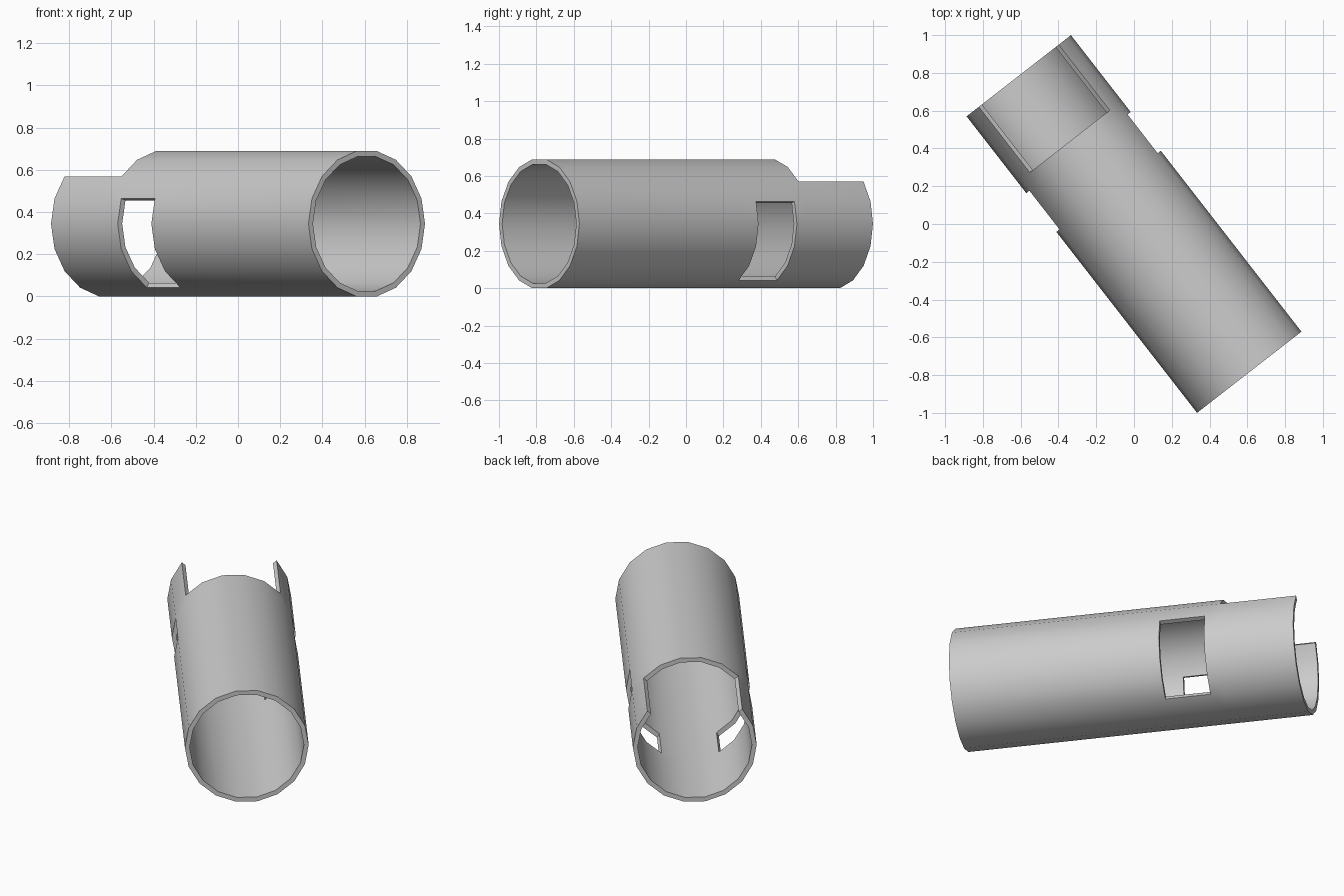
import bpy, bmesh, math

if "Cube" in bpy.data.objects:
    bpy.data.objects.remove(bpy.data.objects["Cube"])

SIDES = 18
R_OUT, R_IN = 0.35, 0.323
HALF = 0.994
STEP = 360 / SIDES
# Ring positions along the tube, starting at the notched end
RINGS = [HALF - s for s in (0, 0.44, 0.515, 0.775, 2 * HALF)]


def kept(ring, side):
    """False where the wall is cut away (open notch on top, window on each side)."""
    if ring < 0 or ring >= len(RINGS) - 1:
        return False
    a = (side % SIDES + 0.5) * STEP
    if ring == 0 and 40 < a < 140:
        return False
    if ring == 2:
        b = math.degrees(math.asin(math.sin(math.radians(a))))  # mirrored left/right
        if -60 < b < 20:
            return False
    return True


bm = bmesh.new()
cache = {}


def vert(ring, side, r):
    key = (ring, side % SIDES, r)
    if key not in cache:
        a = math.radians(key[1] * STEP)
        cache[key] = bm.verts.new((r * math.cos(a), RINGS[ring], r * math.sin(a)))
    return cache[key]


# Wall panels, with rim faces wherever the neighbouring panel is missing
for i in range(len(RINGS) - 1):
    for j in range(SIDES):
        if not kept(i, j):
            continue
        loop = [(i, j), (i, j + 1), (i + 1, j + 1), (i + 1, j)]
        bm.faces.new([vert(*p, R_OUT) for p in loop])
        bm.faces.new([vert(*p, R_IN) for p in reversed(loop)])
        neighbours = [(i - 1, j), (i, j + 1), (i + 1, j), (i, j - 1)]
        for k, n in enumerate(neighbours):
            if not kept(*n):
                p, q = loop[k], loop[(k + 1) % 4]
                bm.faces.new([vert(*q, R_OUT), vert(*p, R_OUT),
                              vert(*p, R_IN), vert(*q, R_IN)])

bmesh.ops.recalc_face_normals(bm, faces=bm.faces)
mesh = bpy.data.meshes.new("slotted_tube")
bm.to_mesh(mesh)
bm.free()

# Lay the tube on the ground, turned diagonally
tube = bpy.data.objects.new("slotted_tube", mesh)
bpy.context.collection.objects.link(tube)
tube.location.z = R_OUT * math.sin(math.radians(80))
tube.rotation_euler.z = math.radians(37.86)
bpy.context.view_layer.objects.active = tube
tube.select_set(True)
bpy.ops.object.shade_smooth_by_angle(angle=math.radians(30))
